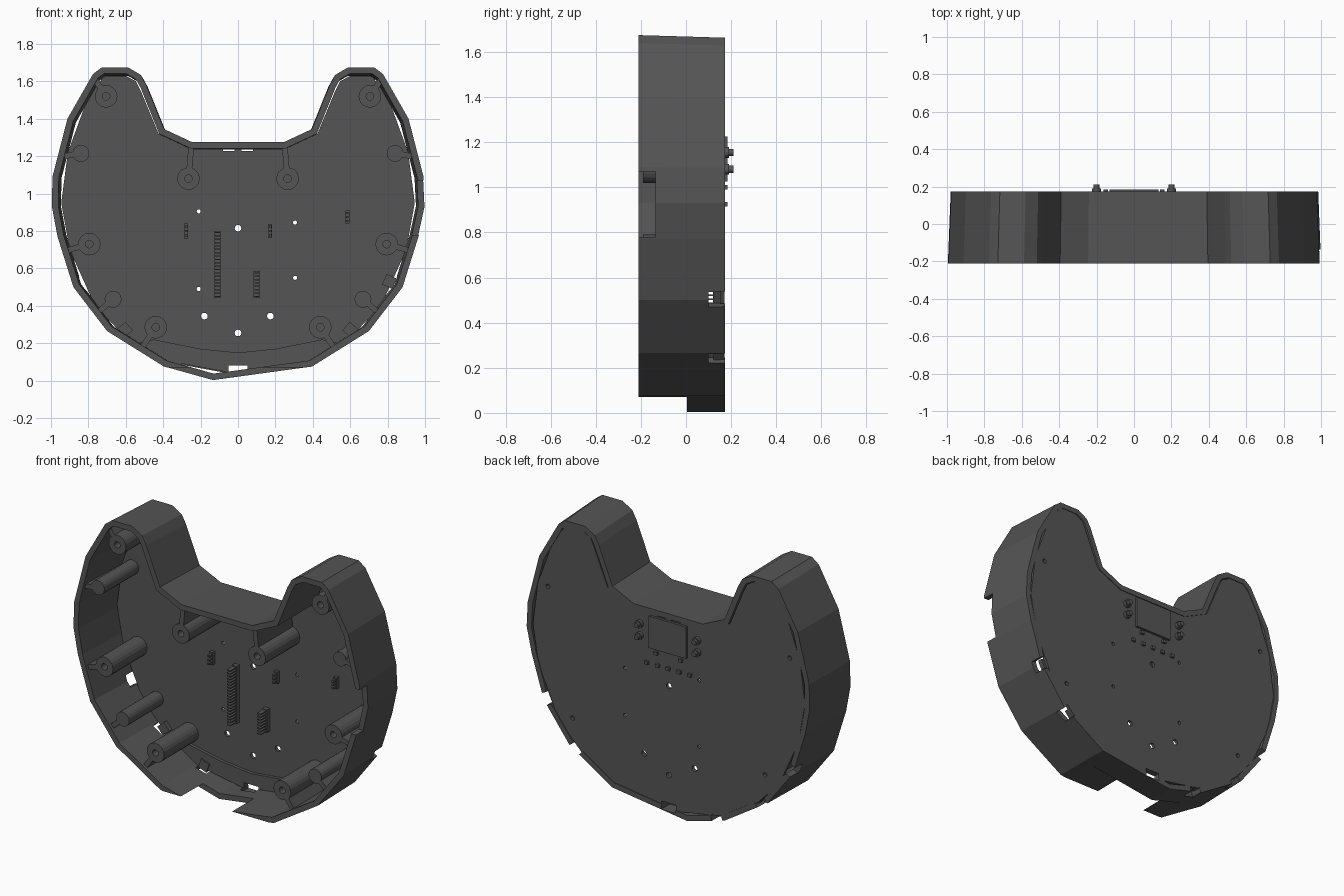
import bpy, bmesh, math
from mathutils import Vector, Matrix

if "Cube" in bpy.data.objects:
    bpy.data.objects.remove(bpy.data.objects["Cube"])

FRONT, BACK, PLATE = -0.21, 0.174, 0.15
dark = bpy.data.materials.new("dark_plastic")
dark.diffuse_color = (0.09, 0.09, 0.09, 1)
dark.use_nodes = True
dark.node_tree.nodes["Principled BSDF"].inputs["Base Color"].default_value = dark.diffuse_color


def finish(name, bm):
    bmesh.ops.recalc_face_normals(bm, faces=bm.faces)
    me = bpy.data.meshes.new(name)
    bm.to_mesh(me)
    bm.free()
    me.materials.append(dark)
    ob = bpy.data.objects.new(name, me)
    bpy.context.collection.objects.link(ob)
    return ob


def add_box(bm, x, y, z, sx, sy, sz, turn=0):
    m = Matrix.Translation((x, y, z)) @ Matrix.Rotation(turn, 4, 'Y') @ Matrix.Diagonal((sx, sy, sz, 1))
    bmesh.ops.create_cube(bm, size=1, matrix=m)


def add_rod(bm, x, z, r, y0, y1, n=16):
    m = Matrix.Translation((x, (y0 + y1) / 2, z)) @ Matrix.Rotation(math.pi / 2, 4, 'X')
    bmesh.ops.create_cone(bm, cap_ends=True, segments=n, radius1=r, radius2=r, depth=y1 - y0, matrix=m)


def add_prism(bm, pts, y0, y1):
    a = [bm.verts.new((x, y0, z)) for x, z in pts]
    b = [bm.verts.new((x, y1, z)) for x, z in pts]
    bm.faces.new(a)
    bm.faces.new(b[::-1])
    for i in range(len(pts)):
        j = (i + 1) % len(pts)
        bm.faces.new((a[i], a[j], b[j], b[i]))


def bridge(bm, loops):
    # closed tube through a cyclic series of vertex loops
    rings = [[bm.verts.new(p) for p in lp] for lp in loops]
    n = len(rings[0])
    for k, a in enumerate(rings):
        b = rings[(k + 1) % len(rings)]
        for i in range(n):
            j = (i + 1) % n
            bm.faces.new((a[i], a[j], b[j], b[i]))


def inset(pts, d):
    out = []
    for i, p in enumerate(pts):
        p = Vector(p)
        e1 = (p - Vector(pts[i - 1])).normalized()
        e2 = (Vector(pts[(i + 1) % len(pts)]) - p).normalized()
        n1, n2 = Vector((-e1.y, e1.x)), Vector((-e2.y, e2.x))
        out.append(p + (n1 + n2) * d / (1 + n1.dot(n2)))
    return out


def cut(ob, bm):
    cutter = finish("cutter", bm)
    cutter.hide_render = True
    mod = ob.modifiers.new("cut", 'BOOLEAN')
    mod.operation, mod.solver, mod.object = 'DIFFERENCE', 'EXACT', cutter
    bpy.context.view_layer.objects.active = ob
    bpy.ops.object.modifier_apply(modifier=mod.name)
    bpy.data.objects.remove(cutter)


def both(half):
    # mirror a right-hand profile (bottom to top) into a closed outline
    return half + [(-x, z) for x, z in reversed(half) if x > 0]


# outer wall, slightly drafted toward the back
right = [(0.395, 0.075), (0.70, 0.265), (0.88, 0.50), (0.965, 0.77), (0.995, 0.93), (0.992, 1.09),
         (0.912, 1.40), (0.775, 1.64), (0.728, 1.675), (0.588, 1.675), (0.52, 1.635), (0.49, 1.58),
         (0.395, 1.345), (0.245, 1.275)]
outer = both(right) + [(-0.135, 0.003)]
outer[4] = (1.0, 0.93)
inner = inset(outer, 0.034)


def at(pts, y, s=1.0):
    return [(x * s, y, 0.9 + (z - 0.9) * s if z > 0.9 else z) for x, z in pts]


bm = bmesh.new()
bridge(bm, [at(outer, FRONT), at(outer, BACK, 0.985), at(inner, BACK, 0.985), at(inner, FRONT)])
wall = finish("outer_wall", bm)

# wall openings: cable notch at the bottom, side notch, ports along the back edge
bm = bmesh.new()
add_box(bm, 0, -0.2, -0.015, 0.86, 0.41, 0.17)
add_box(bm, 1.0, -0.2, 0.925, 0.2, 0.13, 0.29)
for x, z, a in [(0.86, 0.505, 25), (0.65, 0.245, 45), (-0.65, 0.245, -45), (-0.86, 0.505, -25), (-0.335, 0.07, -72)]:
    add_box(bm, x, 0.15, z, 0.16, 0.10, 0.075, math.radians(a))
add_box(bm, 0, 0.15, 0.055, 0.10, 0.12, 0.05)
cut(wall, bm)

# main board with narrow gaps to the wall
plate_half = [(0, 0.03), (0.385, 0.10), (0.60, 0.23), (0.765, 0.40), (0.90, 0.70), (0.945, 0.95),
              (0.91, 1.22), (0.80, 1.52), (0.715, 1.63), (0.60, 1.63), (0.545, 1.60), (0.52, 1.55),
              (0.425, 1.32), (0.25, 1.237)]
bm = bmesh.new()
add_prism(bm, both(plate_half), PLATE, 0.17)
board = finish("back_board", bm)
screw_posts = [(0.84, 1.215), (0.668, 0.435)]
bm = bmesh.new()
for x, z, r in [(-0.21, 0.905, 0.011), (0.305, 0.845, 0.011), (0.305, 0.55, 0.011), (-0.21, 0.49, 0.011),
                (0, 0.815, 0.018), (-0.18, 0.345, 0.018), (0.173, 0.345, 0.018), (0, 0.255, 0.018)]:
    add_rod(bm, x, z, r, 0.1, 0.25, 12)
for x, z in screw_posts:
    for s in (1, -1):
        add_rod(bm, s * x, z, 0.014, 0.1, 0.25, 12)
add_box(bm, 0, 0.15, 0.055, 0.10, 0.2, 0.05)
for x in (-0.05, 0.05):
    add_box(bm, x, 0.16, 1.237, 0.06, 0.1, 0.018)
cut(board, bm)

# raised lip along the lower edge of the board
bm = bmesh.new()
add_prism(bm, [(-0.38, 0.105), (0, 0.035), (0.38, 0.105), (0.55, 0.2), (0.45, 0.22), (0.2, 0.17),
               (0, 0.15), (-0.2, 0.17), (-0.45, 0.22), (-0.55, 0.2)], 0.13, PLATE + 0.002)
lip = finish("lower_lip", bm)
bm = bmesh.new()
add_box(bm, 0, 0.15, 0.055, 0.10, 0.2, 0.05)
cut(lip, bm)

# pads beside the ports
bm = bmesh.new()
for x, z, a in [(0.81, 0.53, 25), (0.60, 0.272, 40), (-0.605, 0.272, -40), (-0.325, 0.115, -70)]:
    add_box(bm, x, 0.138, z, 0.06, 0.03, 0.06, math.radians(a))
finish("port_pads", bm)


# hollow bosses and solid posts, each tied to the wall by a rib
def add_rib(bm, x, z, tx, tz, r):
    d = Vector((tx - x, tz - z))
    u = d.normalized()
    length = d.length - r * 0.8
    c = Vector((x, z)) + u * (r * 0.8 + length / 2)
    add_box(bm, c.x, (-0.19 + PLATE) / 2, c.y, length, PLATE + 0.19, 0.03, -math.atan2(u.y, u.x))


def ring(x, z, r, y, n=20):
    return [(x + r * math.cos(2 * math.pi * i / n), y, z + r * math.sin(2 * math.pi * i / n)) for i in range(n)]


bosses = [(0.705, 1.52, 0.765, 1.61), (0.265, 1.08, 0.25, 1.25),
          (0.795, 0.73, 0.92, 0.695), (0.44, 0.285, 0.515, 0.175)]
posts = [(0.84, 1.215, 0.93, 1.20), (0.668, 0.435, 0.755, 0.36)]
for side, s in (("right", 1), ("left", -1)):
    bm = bmesh.new()
    for x, z, tx, tz in bosses:
        bridge(bm, [ring(s * x, z, 0.06, -0.19), ring(s * x, z, 0.06, PLATE),
                    ring(s * x, z, 0.02, PLATE), ring(s * x, z, 0.02, -0.19)])
        add_rib(bm, s * x, z, s * tx, tz, 0.06)
    for x, z, tx, tz in posts:
        add_rod(bm, s * x, z, 0.045, -0.19, PLATE, 20)
        add_rib(bm, s * x, z, s * tx, tz, 0.045)
    finish(side + "_bosses", bm)

# pin headers and small sockets inside
bm = bmesh.new()
for x, z0, count in [(-0.11, 0.45, 20), (0.10, 0.45, 8)]:
    pitch = 0.018
    h = pitch * count
    add_box(bm, x, 0.135, z0 + h / 2 - 0.009, 0.034, 0.03, h)
    for i in range(count):
        add_box(bm, x, 0.095, z0 + i * pitch, 0.026, 0.06, 0.007)
finish("pin_headers", bm)
bm = bmesh.new()
for x, z, h in [(-0.277, 0.80, 0.08), (0.172, 0.80, 0.075), (0.585, 0.875, 0.07)]:
    add_box(bm, x, 0.14, z, 0.022, 0.03, h)
    for dz in (-0.3, 0, 0.3):
        add_box(bm, x, 0.115, z + dz * h, 0.014, 0.03, 0.012)
finish("small_sockets", bm)

# screen, buttons and lights on the back
bm = bmesh.new()
add_box(bm, 0, 0.177, 1.125, 0.26, 0.016, 0.20)
finish("screen", bm)
bm = bmesh.new()
for x in (-0.2, 0.2):
    for z in (1.08, 1.155):
        add_rod(bm, x, z, 0.024, 0.168, 0.19, 12)
        add_rod(bm, x, z, 0.016, 0.19, 0.21, 12)
finish("buttons", bm)
bm = bmesh.new()
for x, z in [(i * 0.075, 0.925) for i in range(-2, 3)] + [(-0.085, 1.0), (0.085, 1.0)]:
    add_box(bm, x, 0.175, z, 0.024, 0.02, 0.02)
finish("lights", bm)
